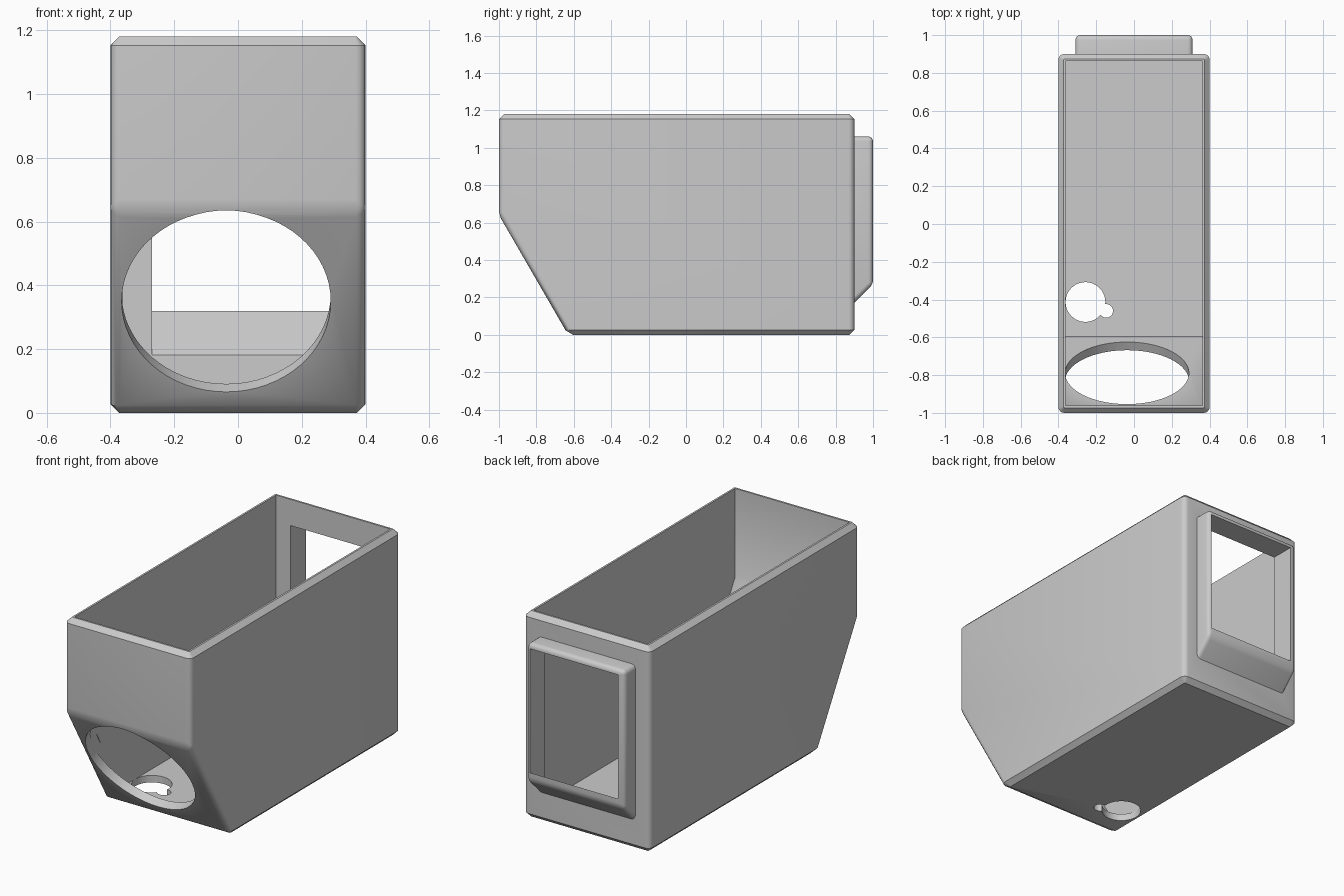
import bpy, bmesh, math
from mathutils import Matrix, Vector

old = bpy.data.objects.get("Cube")
if old:
    bpy.data.objects.remove(old, do_unlink=True)

grey = bpy.data.materials.new("light_grey")
grey.use_nodes = True
grey.diffuse_color = (0.6, 0.6, 0.6, 1)
grey.node_tree.nodes["Principled BSDF"].inputs["Base Color"].default_value = (0.6, 0.6, 0.6, 1)


def finish(name, bm):
    bmesh.ops.recalc_face_normals(bm, faces=bm.faces)
    mesh = bpy.data.meshes.new(name)
    bm.to_mesh(mesh)
    bm.free()
    mesh.materials.append(grey)
    ob = bpy.data.objects.new(name, mesh)
    bpy.context.collection.objects.link(ob)
    return ob


def extrude_profile(points, x0, x1):
    """Side profile of (y, z) points swept across x."""
    bm = bmesh.new()
    face = bm.faces.new([bm.verts.new((x0, y, z)) for y, z in points])
    new = bmesh.ops.extrude_face_region(bm, geom=[face])["geom"]
    bmesh.ops.translate(bm, vec=(x1 - x0, 0, 0),
                        verts=[v for v in new if isinstance(v, bmesh.types.BMVert)])
    bmesh.ops.recalc_face_normals(bm, faces=bm.faces)
    return bm


def bevel(bm, rule, width, segments):
    edges = [e for e in bm.edges if rule(e)]
    bmesh.ops.bevel(bm, geom=edges, offset=width, segments=segments, profile=0.5,
                    affect='EDGES', clamp_overlap=True)


def cylinder(name, centre, axis, radius, depth, sides=64):
    bm = bmesh.new()
    turn = Vector(axis).to_track_quat('Z', 'Y').to_matrix().to_4x4()
    bmesh.ops.create_cone(bm, cap_ends=True, segments=sides, radius1=radius, radius2=radius,
                          depth=depth, matrix=Matrix.Translation(centre) @ turn)
    return finish(name, bm)


def cut(target, cutter):
    mod = target.modifiers.new("cut", 'BOOLEAN')
    mod.operation, mod.solver, mod.object = 'DIFFERENCE', 'EXACT', cutter
    bpy.context.view_layer.objects.active = target
    bpy.ops.object.modifier_apply(modifier=mod.name)


def on_level(e, axis, value):
    return all(abs(v.co[axis] - value) < 1e-4 for v in e.verts)


# Housing: rounded upright and sloping edges, chamfered top and bottom rims
TOP, FRONT, BACK, HALF = 1.18, -1.0, 0.9, 0.4
FOLD, TOE = 0.64, -0.63
bm = extrude_profile([(FRONT, TOP), (BACK, TOP), (BACK, 0), (TOE, 0), (FRONT, FOLD)], -HALF, HALF)
bevel(bm, lambda e: not (on_level(e, 2, 0) or on_level(e, 2, TOP)), 0.03, 4)
bevel(bm, lambda e: (on_level(e, 2, 0) or on_level(e, 2, TOP)) and
      any(abs(f.normal.z) < 0.9 for f in e.link_faces), 0.027, 1)
housing = finish("housing", bm)

# Rear frame with a sloping underside
bm = extrude_profile([(0.88, 1.06), (1.0, 1.06), (1.0, 0.27), (0.88, 0.15)], -0.31, 0.31)
bevel(bm, lambda e: not on_level(e, 1, 0.88), 0.025, 4)
rear_frame = finish("rear_frame", bm)

# Cutters: cavity, rear opening, round front port, keyhole in the floor
WALL = 0.038
cavity = finish("cavity_cutter", extrude_profile(
    [(FRONT + WALL, 1.4), (BACK - WALL, 1.4), (BACK - WALL, 0.04), (-0.595, 0.04),
     (FRONT + WALL, 0.673)], -HALF + WALL, HALF - WALL))
opening = finish("opening_cutter", extrude_profile(
    [(0.8, 1.03), (1.1, 1.03), (1.1, 0.42), (0.8, 0.12)], -0.27, 0.29))
slope = Vector((0, math.cos(math.radians(30)), math.sin(math.radians(30))))
port = cylinder("port_cutter", (-0.037, -0.832, 0.35), slope, 0.328, 0.2)
key_large = cylinder("key_large_cutter", (-0.257, -0.413, 0), (0, 0, 1), 0.105, 0.3)
key_small = cylinder("key_small_cutter", (-0.147, -0.46, 0), (0, 0, 1), 0.036, 0.3, 32)

cutters = [cavity, opening, port, key_large, key_small]
for c in cutters:
    cut(housing, c)
cut(rear_frame, opening)
for c in cutters:
    bpy.data.objects.remove(c, do_unlink=True)

# Smooth the rounded edges, keep the chamfers crisp
for ob in (housing, rear_frame):
    bpy.ops.object.select_all(action='DESELECT')
    ob.select_set(True)
    bpy.context.view_layer.objects.active = ob
    bpy.ops.object.shade_smooth_by_angle(angle=math.radians(32))
